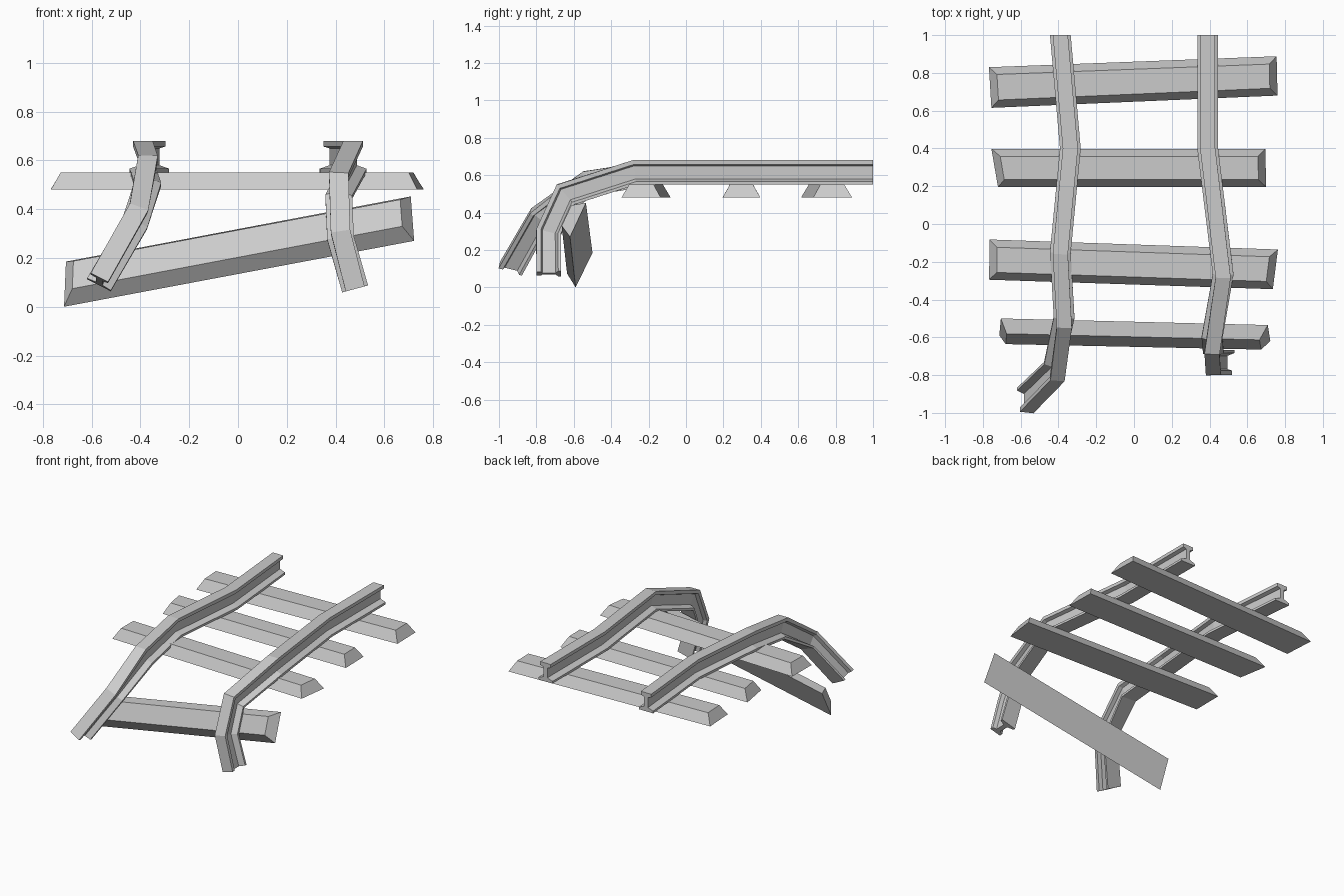
import bpy, bmesh
from mathutils import Vector as V

if "Cube" in bpy.data.objects:
    bpy.data.objects.remove(bpy.data.objects["Cube"])


def make_object(name, verts, faces):
    bm = bmesh.new()
    bv = [bm.verts.new(v) for v in verts]
    for f in faces:
        bm.faces.new([bv[i] for i in f])
    bmesh.ops.recalc_face_normals(bm, faces=bm.faces)
    me = bpy.data.meshes.new(name)
    bm.to_mesh(me)
    bm.free()
    ob = bpy.data.objects.new(name, me)
    bpy.context.collection.objects.link(ob)


# rail section: (half width, fraction of height below the head), mirrored
half = [(.04, 0), (.04, .18), (.015, .24), (.015, .77), (.055, .88), (.055, 1)]
PROFILE = half + [(-s, h) for s, h in reversed(half)]


def rail(name, nodes):
    """Sweep the rail section through (head centre, foot centre) pairs."""
    nodes = [(V(t), V(b)) for t, b in nodes]
    mids = [(t + b) / 2 for t, b in nodes]
    verts, n = [], len(PROFILE)
    for i, (top, foot) in enumerate(nodes):
        before = (mids[i] - mids[i - 1]).normalized() if i else V((0, -1, 0))
        after = (mids[i + 1] - mids[i]).normalized() if i + 1 < len(nodes) else before
        tangent = before + after if i else before
        side = tangent.cross(top - foot).normalized()
        verts += [top.lerp(foot, h) + side * s for s, h in PROFILE]
    faces = [list(range(n)), list(range(len(verts) - n, len(verts)))]
    for r in range(len(nodes) - 1):
        for k in range(n):
            a, b = r * n + k, r * n + (k + 1) % n
            faces.append([a, b, b + n, a + n])
    make_object(name, verts, faces)


def sleeper(name, corners, inset=.04, thick=.07):
    """Bevelled plank from its four base corners, counter-clockwise."""
    c = [V(p) for p in corners]
    normal = (c[1] - c[0]).cross(c[3] - c[0]).normalized()
    upper = []
    for i in range(4):
        e1 = (c[(i + 1) % 4] - c[i]).normalized()
        e2 = (c[i - 1] - c[i]).normalized()
        upper.append(c[i] + (e1 + e2) * inset + normal * thick)
    faces = [[0, 1, 2, 3], [4, 5, 6, 7]]
    faces += [[i, (i + 1) % 4, (i + 1) % 4 + 4, i + 4] for i in range(4)]
    make_object(name, c + upper, faces)


# broken, drooping rails
rail("left_rail", [
    ((-.39, 1, .68), (-.39, 1, .55)),
    ((-.337, .4, .68), (-.337, .4, .55)),
    ((-.39, -.16, .68), (-.39, -.15, .55)),
    ((-.369, -.55, .62), (-.37, -.49, .495)),
    ((-.405, -.83, .41), (-.425, -.735, .335)),
    ((-.568, -.998, .12), (-.57, -.872, .088)),
])
rail("right_rail", [
    ((.39, 1, .68), (.39, 1, .55)),
    ((.39, .4, .68), (.39, .4, .55)),
    ((.472, -.285, .68), (.472, -.265, .55)),
    ((.413, -.69, .55), (.413, -.596, .445)),
    ((.42, -.8, .31), (.42, -.67, .28)),
    ((.48, -.8, .073), (.48, -.667, .073)),
])

# three level sleepers and one fallen one
Z = .48
sleeper("back_sleeper", [(-.755, .615, Z), (.76, .68, Z), (.755, .888, Z), (-.768, .83, Z)])
sleeper("middle_sleeper", [(-.72, .195, Z), (.70, .195, Z), (.695, .398, Z), (-.755, .398, Z)])
sleeper("front_sleeper", [(-.767, -.295, Z), (.735, -.345, Z), (.762, -.135, Z), (-.765, -.082, Z)])
sleeper("fallen_sleeper", [(-.713, -.59, 0), (.722, -.62, .27), (.708, -.535, .452), (-.705, -.5, .185)])
